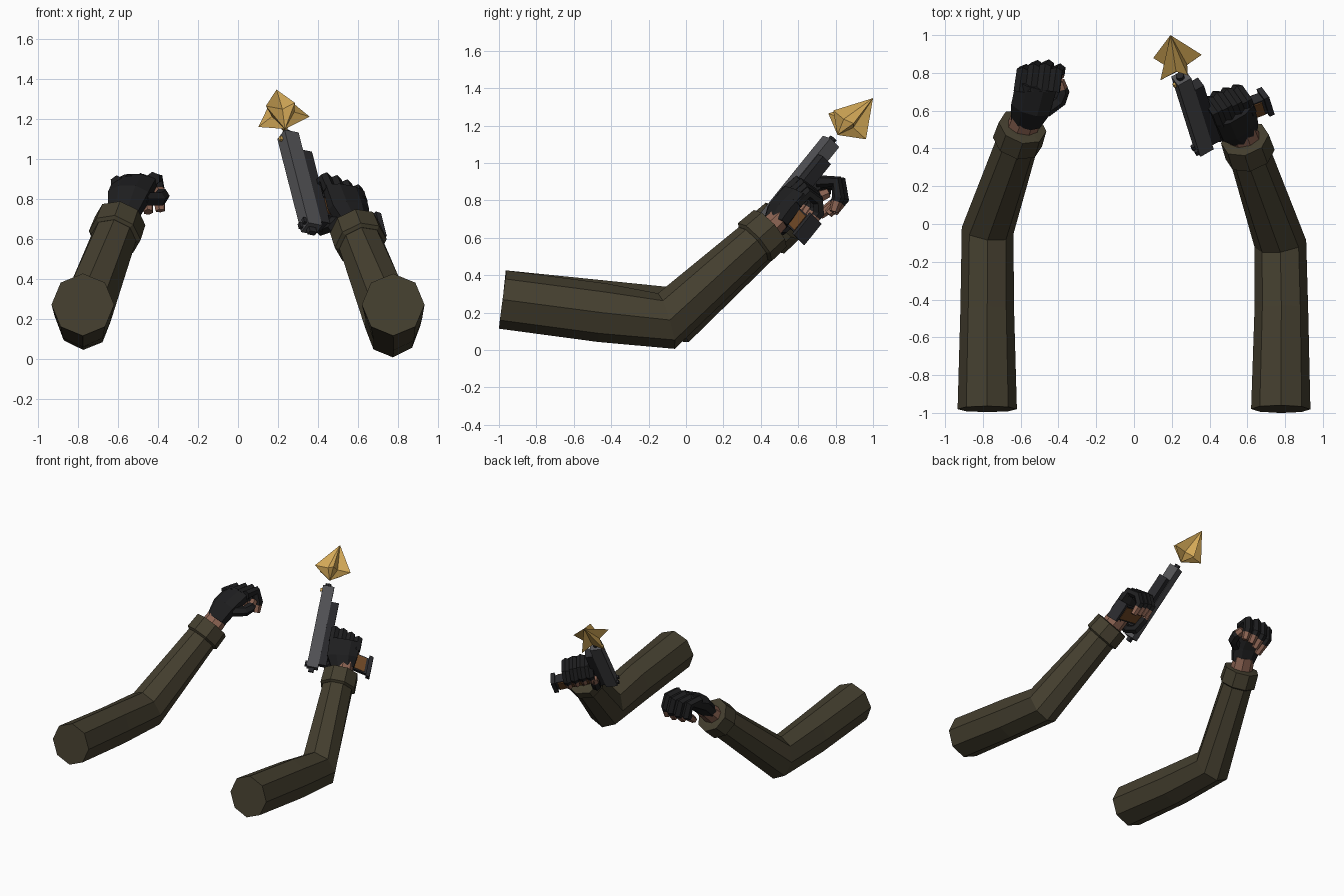
import bpy, bmesh, math
from mathutils import Vector as V

if "Cube" in bpy.data.objects:
    bpy.data.objects.remove(bpy.data.objects["Cube"])


def material(name, r, g, b):
    m = bpy.data.materials.new(name)
    m.diffuse_color = (r, g, b, 1)
    m.use_nodes = True
    m.node_tree.nodes["Principled BSDF"].inputs["Base Color"].default_value = m.diffuse_color
    return m


OLIVE = material("olive_sleeve", 0.058, 0.049, 0.028)
BLACK = material("black_glove", 0.013, 0.013, 0.014)
SKIN = material("skin", 0.26, 0.125, 0.085)
STEEL = material("grey_steel", 0.085, 0.085, 0.092)
DARK = material("dark_metal", 0.022, 0.022, 0.025)
WOOD = material("brown_grip", 0.15, 0.06, 0.018)
GOLD = material("gold_flash", 0.68, 0.41, 0.10)


def finish(name, bm, mats):
    bmesh.ops.recalc_face_normals(bm, faces=bm.faces[:])
    me = bpy.data.meshes.new(name)
    bm.to_mesh(me)
    bm.free()
    for m in mats:
        me.materials.append(m)
    ob = bpy.data.objects.new(name, me)
    bpy.context.collection.objects.link(ob)
    return ob


def loft(name, pts, radii, mats, side=(1, 0, 0), sides=8, flat=False, seg_mats=None):
    """Tube through pts; each radius is (across, thick); rings are mitred at bends."""
    pts = [V(p) for p in pts]
    bm = bmesh.new()
    rings = []
    for i, p in enumerate(pts):
        t = V((0, 0, 0))
        if i > 0:
            t += (p - pts[i - 1]).normalized()
        if i < len(pts) - 1:
            t += (pts[i + 1] - p).normalized()
        t.normalize()
        w = V(side)
        w = (w - t * w.dot(t)).normalized()
        n = w.cross(t)
        ra, rb = radii[i]
        off, k = (math.pi / sides, 1 / math.cos(math.pi / sides)) if flat else (0, 1)
        rings.append([bm.verts.new(p + w * ra * k * math.cos(off + j * math.tau / sides)
                                   + n * rb * k * math.sin(off + j * math.tau / sides))
                      for j in range(sides)])
    for i in range(len(rings) - 1):
        for j in range(sides):
            k = (j + 1) % sides
            f = bm.faces.new((rings[i][j], rings[i][k], rings[i + 1][k], rings[i + 1][j]))
            f.material_index = seg_mats[i] if seg_mats else 0
    bm.faces.new(rings[0])
    bm.faces.new(rings[-1]).material_index = seg_mats[-1] if seg_mats else 0
    return finish(name, bm, mats)


def finger(name, pts, r, side):
    # the last joint is bare skin, the rest is glove
    pts = [V(p) for p in pts]
    a, b = pts[-2], pts[-1]
    pts[-1:] = [a.lerp(b, 0.3), b]
    n = len(pts)
    radii = [(r, r)] * (n - 2) + [(r * 0.88, r * 0.88), (r * 0.7, r * 0.7)]
    loft(name, pts, radii, [BLACK, SKIN], side, 6, True, [0] * (n - 2) + [1])


# ---- sleeves: upper arm, elbow, forearm, cuff, bare wrist ----
def arm(label, butt, mid, elbow, end, palm_start):
    elbow, end = V(elbow), V(end)
    d = (end - elbow).normalized()
    start = end - d * 0.125
    loft(label + "_sleeve", [butt, mid, elbow, start + d * 0.02],
         [(0.157, 0.157), (0.142, 0.158), (0.138, 0.155), (0.113, 0.116)], [OLIVE])
    loft(label + "_cuff", [start, start + d * 0.012, end, end + d * 0.004],
         [(0.115, 0.118), (0.134, 0.136), (0.13, 0.132), (0.09, 0.09)], [OLIVE])
    loft(label + "_wrist", [end - d * 0.03, V(palm_start) + d * 0.03],
         [(0.08, 0.065), (0.075, 0.055)], [SKIN], flat=True)


arm("left", (-0.777, -0.98, 0.27), (-0.777, -0.45, 0.215), (-0.775, -0.035, 0.19),
    (-0.59, 0.515, 0.69), (-0.572, 0.555, 0.735))
arm("right", (0.777, -0.98, 0.27), (0.78, -0.45, 0.2), (0.775, -0.105, 0.155),
    (0.587, 0.45, 0.65), (0.57, 0.49, 0.695))

# ---- relaxed left hand ----
SIDE_L = (0.97, -0.12, 0.1)
loft("left_palm", [(-0.572, 0.545, 0.73), (-0.545, 0.62, 0.815), (-0.515, 0.74, 0.88)],
     [(0.08, 0.055), (0.105, 0.065), (0.11, 0.05)], [BLACK], SIDE_L, 8, True)
for i in range(4):
    x = -0.425 - i * 0.06
    reach = (0.0, 0.022, 0.02, 0.0)[i]
    z = 0.9 - i * 0.006
    finger(f"left_finger_{i + 1}",
           [(x, 0.70, z), (x + 0.015, 0.805 + reach, z), (x + 0.03, 0.815 + reach, z - 0.085),
            (x + 0.035, 0.79 + reach - i * 0.025, z - 0.16)], 0.031, SIDE_L)
finger("left_thumb", [(-0.47, 0.60, 0.80), (-0.395, 0.655, 0.80), (-0.38, 0.70, 0.815),
                      (-0.395, 0.76, 0.84)], 0.033, (0, 0, 1))

# ---- pistol frame of reference: a along barrel, b toward the grip, c sideways ----
ORIGIN = V((0.37, 0.40, 0.65))
U = V((-0.195, 0.617, 0.763)).normalized()
D = V((0.859, 0.483, -0.168))
D = (D - U * D.dot(U)).normalized()
S = U.cross(D)


def G(a, b, c):
    return ORIGIN + U * a + D * b + S * c


def gun_box(name, a, b, c, mat, lean=0.0):
    """Box over the ranges a, b, c; lean slides the far b end along the barrel."""
    bm = bmesh.new()
    v = [bm.verts.new(G(a[i] + lean * j, b[j], c[k])) for i in (0, 1) for j in (0, 1) for k in (0, 1)]
    for f in ((0, 1, 3, 2), (4, 5, 7, 6), (0, 1, 5, 4), (2, 3, 7, 6), (0, 2, 6, 4), (1, 3, 7, 5)):
        bm.faces.new([v[i] for i in f])
    return finish(name, bm, [mat])


gun_box("slide", (0, 0.61), (-0.042, 0.04), (-0.038, 0.038), STEEL)
gun_box("frame", (0.03, 0.5), (0.04, 0.095), (-0.034, 0.034), DARK)
gun_box("grip_core", (0.09, 0.205), (0.09, 0.385), (-0.03, 0.03), DARK, -0.06)
for n, c in (("upper", (-0.038, -0.03)), ("lower", (0.03, 0.038))):
    gun_box(n + "_grip_panel", (0.098, 0.197), (0.10, 0.37), c, WOOD, -0.057)
gun_box("magazine_base", (0.015, 0.165), (0.385, 0.415), (-0.043, 0.043), DARK, -0.005)
gun_box("trigger", (0.235, 0.25), (0.095, 0.135), (-0.008, 0.008), DARK)
gun_box("guard_front", (0.295, 0.312), (0.095, 0.16), (-0.015, 0.015), DARK)
gun_box("guard_bottom", (0.18, 0.312), (0.15, 0.163), (-0.015, 0.015), DARK)
gun_box("hammer", (-0.03, 0.0), (-0.025, 0.015), (-0.014, 0.014), DARK)
gun_box("front_sight", (0.57, 0.592), (-0.056, -0.042), (-0.008, 0.008), GOLD)
for n, c in (("upper", (-0.03, -0.01)), ("lower", (0.01, 0.03))):
    gun_box(n + "_rear_sight", (0.01, 0.04), (-0.058, -0.042), c, DARK)
loft("barrel_tip", [G(0.6, -0.005, 0), G(0.632, -0.005, 0)], [(0.022, 0.022)] * 2, [DARK], D)

# ---- right hand wrapped round the grip ----
loft("right_palm", [G(0.03, 0.215, -0.07), G(0.11, 0.195, -0.078), G(0.23, 0.192, -0.082)],
     [(0.08, 0.055), (0.108, 0.06), (0.112, 0.042)], [BLACK], D, 8, True)
for i in range(4):
    b = 0.108 + i * 0.058
    a = (0.02, 0.015, 0.0, -0.02)[i]
    finger(f"right_finger_{i + 1}",
           [G(0.19 + a, b, -0.08), G(0.275 + a, b, -0.07), G(0.285 + a, b, 0.01),
            G(0.24 + a, b, 0.062), G(0.15 + a, b, 0.066)], 0.029, D)
finger("right_thumb", [G(0.06, 0.15, -0.06), G(0.03, 0.11, -0.01), G(0.06, 0.10, 0.05),
                       G(0.14, 0.095, 0.062), G(0.21, 0.09, 0.06)], 0.03, D)

# ---- muzzle flash: five-pointed star drawn out to a tip at both ends ----
bm = bmesh.new()
centre = V((0.227, 0.854, 1.212))
tip = bm.verts.new((0.193, 1.0, 1.347))
tail = bm.verts.new((0.235, 0.81, 1.15))
star = []
for i in range(10):
    ang = math.radians(-15 + 36 * i)
    r = 0.06 if i % 2 else (0.112 if i == 8 else 0.138)
    star.append(bm.verts.new(centre + (D * math.cos(ang) + S * math.sin(ang)) * r))
for i in range(10):
    for end in (tip, tail):
        bm.faces.new((star[i], star[(i + 1) % 10], end))
finish("muzzle_flash", bm, [GOLD])
